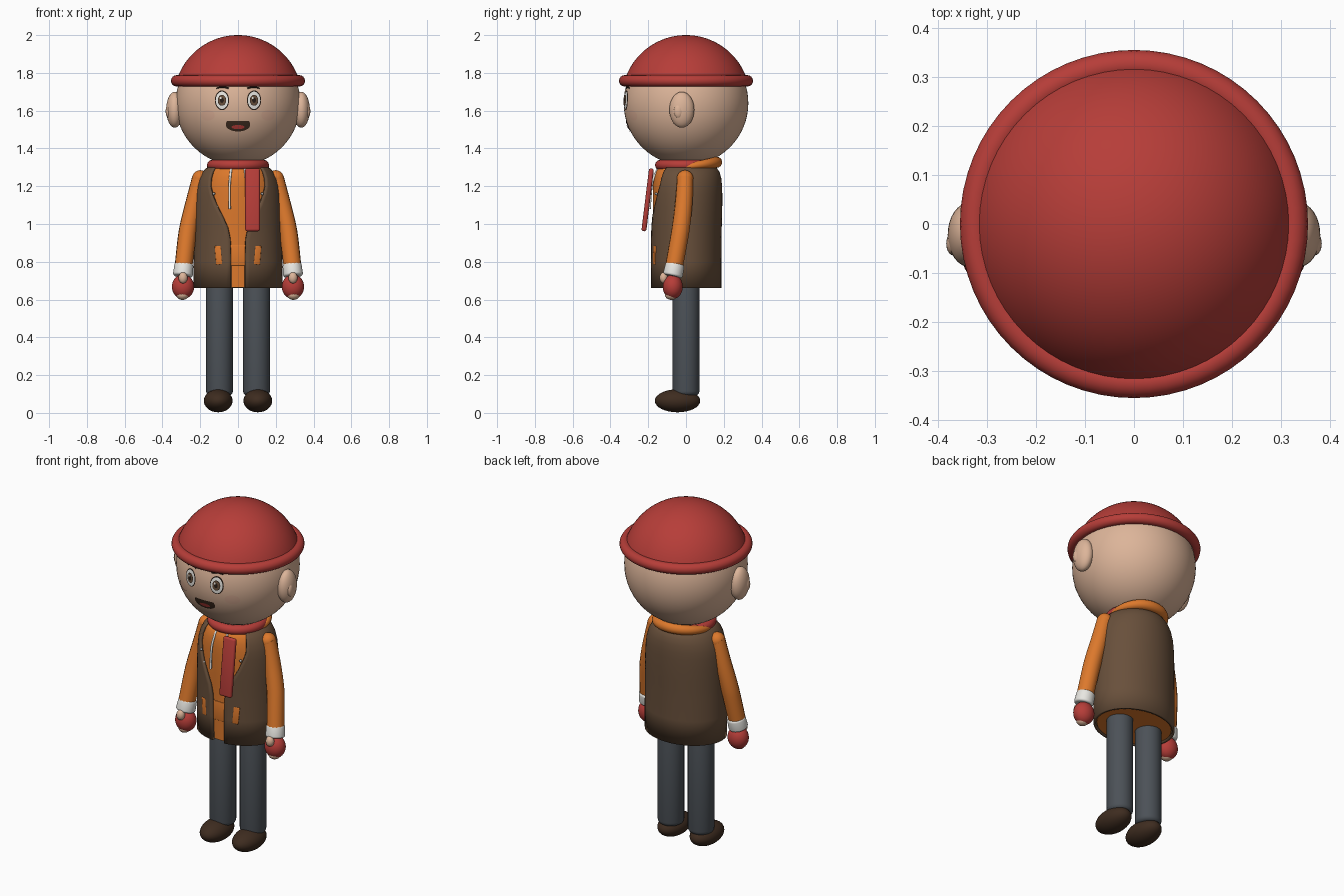
import bpy, bmesh
from math import pi, sin, cos, sqrt, asin, radians

cube = bpy.data.objects.get("Cube")
if cube:
    bpy.data.objects.remove(cube)


def material(name, r, g, b):
    m = bpy.data.materials.new(name)
    m.use_nodes = True
    m.diffuse_color = (r, g, b, 1)
    m.node_tree.nodes["Principled BSDF"].inputs["Base Color"].default_value = (r, g, b, 1)
    return m


RED = material("red wool", .47, .047, .04)
SKIN = material("skin", .72, .46, .32)
BLUSH = material("blush", .7, .42, .3)
BROWN = material("vest brown", .14, .08, .044)
ORANGE = material("orange cloth", .72, .19, .025)
GREY = material("trouser grey", .072, .083, .096)
SHOE = material("shoe brown", .048, .025, .014)
WHITE = material("off white", .8, .79, .75)
DARK = material("dark line", .02, .012, .008)
METAL = material("snap grey", .4, .4, .4)


def finish(name, bm, mat, angle=40):
    bmesh.ops.recalc_face_normals(bm, faces=bm.faces)
    me = bpy.data.meshes.new(name)
    bm.to_mesh(me)
    bm.free()
    me.polygons.foreach_set("use_smooth", [True] * len(me.polygons))
    me.set_sharp_from_angle(angle=radians(angle))
    me.materials.append(mat)
    ob = bpy.data.objects.new(name, me)
    bpy.context.scene.collection.objects.link(ob)
    return ob


def ball(name, loc, size, mat, seg=32, rot=(0, 0, 0)):
    bm = bmesh.new()
    bmesh.ops.create_uvsphere(bm, u_segments=seg, v_segments=seg // 2, radius=1)
    ob = finish(name, bm, mat)
    ob.location, ob.scale, ob.rotation_euler = loc, size, rot
    return ob


def cylinder(name, loc, r1, r2, h, mat, bevel=0, rot=(0, 0, 0)):
    bm = bmesh.new()
    bmesh.ops.create_cone(bm, cap_ends=True, segments=32, radius1=r1, radius2=r2, depth=h)
    if bevel:
        rims = [e for e in bm.edges if abs(e.verts[0].co.z - e.verts[1].co.z) < .001]
        bmesh.ops.bevel(bm, geom=rims, offset=bevel, segments=4, affect='EDGES', profile=.5)
    ob = finish(name, bm, mat)
    ob.location, ob.rotation_euler = loc, rot
    return ob


def box(name, loc, size, mat, bevel, rot=(0, 0, 0)):
    bm = bmesh.new()
    bmesh.ops.create_cube(bm, size=1)
    bmesh.ops.scale(bm, vec=size, verts=bm.verts)
    bmesh.ops.bevel(bm, geom=bm.edges[:], offset=bevel, segments=3, affect='EDGES', profile=.5)
    ob = finish(name, bm, mat)
    ob.location, ob.rotation_euler = loc, rot
    return ob


def tube(name, points, radii, mat, closed=False):
    cu = bpy.data.curves.new(name, 'CURVE')
    cu.dimensions = '3D'
    cu.bevel_depth, cu.bevel_resolution = 1, 5
    cu.use_fill_caps = True
    s = cu.splines.new('NURBS')
    s.points.add(len(points) - 1)
    for p, co, r in zip(s.points, points, radii):
        p.co, p.radius = (*co, 1), r
    s.order_u, s.resolution_u = 3, 6
    s.use_endpoint_u, s.use_cyclic_u = not closed, closed
    cu.materials.append(mat)
    ob = bpy.data.objects.new(name, cu)
    bpy.context.scene.collection.objects.link(ob)
    return ob


def ring(name, z, major, minor, mat, n=64, m=16):
    bm = bmesh.new()
    v = [[bm.verts.new(((major + minor * cos(b * 2 * pi / m)) * cos(a * 2 * pi / n),
                        (major + minor * cos(b * 2 * pi / m)) * sin(a * 2 * pi / n),
                        z + minor * sin(b * 2 * pi / m))) for b in range(m)] for a in range(n)]
    for a in range(n):
        for b in range(m):
            bm.faces.new((v[a][b], v[a - 1][b], v[a - 1][b - 1], v[a][b - 1]))
    return finish(name, bm, mat)


# Head, cap and ears
HEAD_Z, HEAD_R = 1.64, .33
ball("head", (0, 0, HEAD_Z), (HEAD_R,) * 3, SKIN, 64)
bm = bmesh.new()
bmesh.ops.create_uvsphere(bm, u_segments=64, v_segments=48, radius=.34)
bmesh.ops.bisect_plane(bm, geom=bm.verts[:] + bm.edges[:] + bm.faces[:],
                       plane_co=(0, 0, .095), plane_no=(0, 0, 1), clear_inner=True)
finish("cap_dome", bm, RED).location.z = 1.66
ring("cap_brim", 1.758, .325, .03, RED)


def face_plate(name, cx, cz, rx, rz, mat, lift, half=False, n=28, rings=5):
    """Thin curved patch lying on the front of the head."""
    bm = bmesh.new()

    def put(x, z):
        return bm.verts.new((x, -sqrt((HEAD_R + lift) ** 2 - x * x - (z - HEAD_Z) ** 2), z))
    middle, loops = put(cx, cz - (rz * .4 if half else 0)), []
    for k in range(1, rings + 1):
        t, loop = k / rings, []
        for i in range(n):
            a = 2 * pi * i / n
            dx, dz = rx * cos(a), rz * sin(a)
            if half:
                dz = -rz * .4 + (dz * .6 if dz < 0 else rz * .4 * min(1, 3 * sin(a)))
                loop.append(put(cx + dx * t, cz - rz * .4 + (dz + rz * .4) * t))
            else:
                loop.append(put(cx + dx * t, cz + dz * t))
        loops.append(loop)
    for i in range(n):
        bm.faces.new((middle, loops[0][i - 1], loops[0][i]))
        for a, b in zip(loops, loops[1:]):
            bm.faces.new((a[i - 1], b[i - 1], b[i], a[i]))
    finish(name, bm, mat)


face_plate("mouth", 0, 1.545, .064, .055, SHOE, .003, half=True)
face_plate("tongue", 0, 1.513, .034, .011, RED, .005)

# Torso cross-sections: height, half width, half depth, half opening
SECTIONS = [(.66, .228, .18, .036), (.8, .228, .18, .037), (.92, .226, .181, .04),
            (.98, .225, .182, .053), (1.04, .224, .184, .08), (1.1, .222, .185, .112),
            (1.16, .218, .185, .135), (1.2, .212, .184, .145), (1.24, .2, .18, .143),
            (1.27, .183, .172, .135), (1.29, .165, .16, .125), (1.3, .145, .145, .11)]


def loft(name, mat, scale, is_open, n=56):
    bm, rows = bmesh.new(), []
    for z, rx, ry, gap in SECTIONS:
        start = asin(gap / rx) if is_open else 0
        row = []
        for i in range(n + 1):
            a = start + (2 * pi - 2 * start) * i / n
            row.append(bm.verts.new((rx * scale * sin(a), -ry * scale * cos(a), z)))
        rows.append(row)
    for a, b in zip(rows, rows[1:]):
        for i in range(n):
            bm.faces.new((a[i], a[i + 1], b[i + 1], b[i]))
    if not is_open:
        bm.faces.new(rows[0][:-1])
        bm.faces.new(rows[-1][:-1])
        bmesh.ops.remove_doubles(bm, verts=bm.verts, dist=.0001)
    return finish(name, bm, mat)


loft("shirt", ORANGE, .95, False).location.z = .005
vest = loft("vest", BROWN, 1, True)
solid = vest.modifiers.new("thickness", 'SOLIDIFY')
solid.thickness, solid.offset = .014, 0
box("shirt_pocket", (0, -.168, .835), (.09, .014, .11), ORANGE, .004)
cylinder("neck", (0, 0, 1.31), .1, .1, .12, SKIN)

# Scarf and raised collar at the back
ring("scarf_ring", 1.312, .137, .027, RED)
box("scarf_tail", (.077, -.203, 1.128), (.078, .026, .335), RED, .011, (radians(-7), 0, 0))
arc = [radians(-105 + 15 * i) for i in range(15)]
tube("hood_collar", [(.15 * sin(a), .018 + .145 * cos(a), 1.305 + .022 * cos(a)) for a in arc],
     [.012 + .018 * max(0, cos(a * .85)) for a in arc], ORANGE)

# Paired parts: s is +1 on the left, -1 on the right
for s, side in ((1, "left"), (-1, "right")):
    ball(side + "_ear", (s * .335, -.022, 1.605), (.045, .066, .095), SKIN)
    ball(side + "_inner_ear", (s * .369, -.04, 1.597), (.014, .024, .036), SKIN, 20)
    for part, rx, rz, mat, lift in (("eye_outline", .038, .052, DARK, .002),
                                    ("eye_white", .033, .046, WHITE, .004),
                                    ("iris_rim", .022, .029, DARK, .0055),
                                    ("iris", .019, .026, BROWN, .007),
                                    ("pupil", .01, .014, DARK, .008)):
        face_plate(side + "_" + part, s * .085, 1.655, rx, rz, mat, lift)
    face_plate(side + "_glint", s * .085 - .007, 1.667, .005, .006, WHITE, .009, n=12)
    face_plate(side + "_cheek", s * .16, 1.575, .037, .028, BLUSH, .002)
    tube(side + "_brow", [(s * x, -sqrt(.331 ** 2 - x * x - (z - HEAD_Z) ** 2), z)
                          for x, z in ((.05, 1.718), (.08, 1.732), (.115, 1.718))],
         (.004, .006, .003), DARK)

    # Arm, cuff and mitten
    ball(side + "_shoulder", (s * .2, -.005, 1.24), (.043, .044, .045), ORANGE)
    tube(side + "_sleeve", [(s * .2, -.005, 1.245), (s * .225, -.008, 1.14),
                            (s * .262, -.025, .99), (s * .275, -.04, .9), (s * .289, -.064, .77)],
         (.043, .046, .048, .048, .047), ORANGE)
    cylinder(side + "_cuff", (s * .289, -.064, .757), .053, .05, .07, WHITE, .012,
             (radians(-12), radians(-6 * s), 0))
    ball(side + "_mitten", (s * .291, -.07, .668), (.059, .053, .065), RED)
    ball(side + "_thumb", (s * .291, -.118, .715), (.024, .022, .03), SKIN, 20)
    ball(side + "_fingertips", (s * .293, -.078, .626), (.034, .034, .028), SKIN, 20)

    # Leg and shoe
    cylinder(side + "_trouser_leg", (s * .098, 0, .41), .071, .071, .64, GREY, .025)
    ball(side + "_shoe", (s * .105, -.045, .064), (.076, .12, .061), SHOE)

    # Vest pocket, snaps and drawstring
    box(side + "_vest_pocket", (s * .102, -.163, .835), (.036, .014, .1), ORANGE, .005,
        (0, radians(5 * s), radians(18 * s)))
    for z, x in ((1.16, .128), (1.09, .112)):
        ball(side + "_snap", (s * x, -.158, z), (.008, .008, .008), METAL, 12)
    tube(side + "_drawstring", [(s * .036, -.15, 1.29), (s * .042, -.172, 1.25),
                                (s * .046, -.187, 1.18), (s * .044, -.192, 1.08)],
         (.006,) * 4, WHITE)
